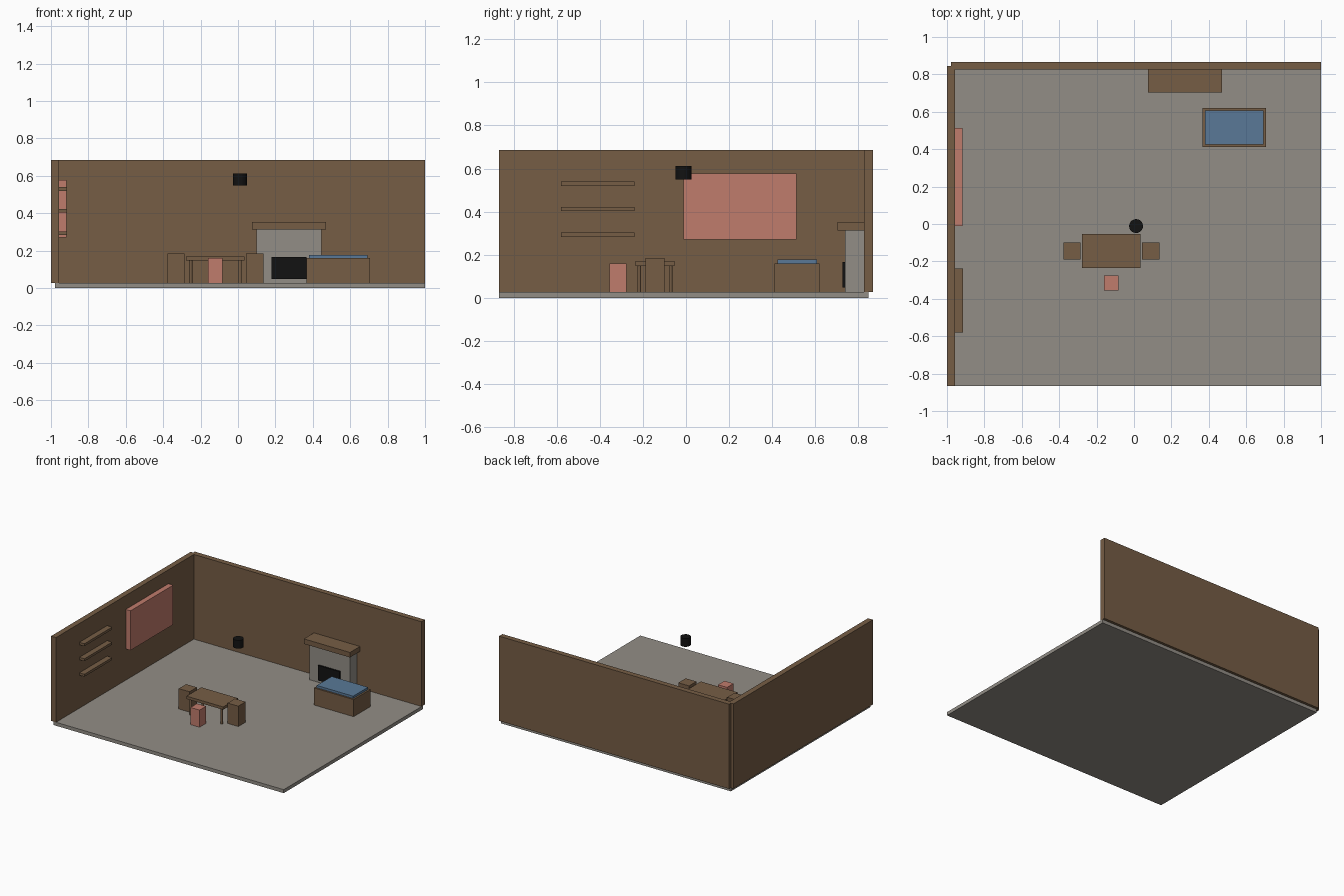
import bpy
import bmesh

if "Cube" in bpy.data.objects:
    bpy.data.objects.remove(bpy.data.objects["Cube"])


def material(name, rgb):
    m = bpy.data.materials.new(name)
    m.diffuse_color = (*rgb, 1)
    m.use_nodes = True
    m.node_tree.nodes["Principled BSDF"].inputs["Base Color"].default_value = m.diffuse_color
    return m


WOOD = material("wood", (0.18, 0.11, 0.06))
STONE = material("stone", (0.29, 0.27, 0.24))
PINK = material("pink", (0.53, 0.20, 0.15))
BLUE = material("blue", (0.10, 0.19, 0.31))
BLACK = material("black", (0.006, 0.006, 0.006))


def add(name, bm, mat, location):
    mesh = bpy.data.meshes.new(name)
    bm.to_mesh(mesh)
    bm.free()
    mesh.materials.append(mat)
    ob = bpy.data.objects.new(name, mesh)
    ob.location = location
    bpy.context.collection.objects.link(ob)
    return ob


def box(name, x, y, z, mat):
    """Box from (min, max) ranges on each axis."""
    bm = bmesh.new()
    bmesh.ops.create_cube(bm, size=1)
    bmesh.ops.scale(bm, verts=bm.verts, vec=[r[1] - r[0] for r in (x, y, z)])
    return add(name, bm, mat, [(r[0] + r[1]) / 2 for r in (x, y, z)])


def cylinder(name, x, y, z, radius, sides, mat):
    bm = bmesh.new()
    bmesh.ops.create_cone(bm, cap_ends=True, segments=sides, radius1=radius,
                          radius2=radius, depth=z[1] - z[0])
    return add(name, bm, mat, (x, y, (z[0] + z[1]) / 2))


F = 0.027       # floor top
TOP = 0.685     # wall top
WX = -0.957     # inner face of left wall
WY = 0.825      # inner face of back wall

# Room shell
box("floor", (-0.978, 1.0), (-0.867, 0.846), (0, F), STONE)
box("back_wall", (-0.978, 1.0), (WY, 0.867), (F, TOP), WOOD)
box("left_wall", (-1.0, WX), (-0.867, 0.846), (F, TOP), WOOD)

# Fireplace against the back wall
box("fireplace_body", (0.10, 0.446), (0.738, WY), (F, 0.313), STONE)
box("firebox", (0.18, 0.366), (0.726, 0.76), (0.048, 0.165), BLACK)
box("mantel", (0.075, 0.471), (0.702, WY), (0.313, 0.352), WOOD)

# Bed
box("bed_base", (0.365, 0.706), (0.411, 0.620), (F, 0.160), WOOD)
box("mattress", (0.380, 0.693), (0.424, 0.607), (0.160, 0.178), BLUE)

# Table with round legs
TX, TY = -0.121, -0.144
box("table_top", (TX - 0.157, TX + 0.157), (TY - 0.09, TY + 0.09), (0.148, 0.170), WOOD)
for sx in (-1, 1):
    for sy in (-1, 1):
        cylinder("table_leg", TX + sx * 0.132, TY + sy * 0.073, (F, 0.148), 0.009, 12, WOOD)

# Block seats at each end and a small stool in front
for sx, side in ((-1, "left"), (1, "right")):
    cx = TX + sx * 0.21
    box(side + "_seat", (cx - 0.046, cx + 0.046), (TY - 0.045, TY + 0.045), (F, 0.185), WOOD)
box("stool", (TX - 0.039, TX + 0.039), (-0.355, -0.276), (F, 0.160), PINK)

# Wall shelves and hanging
for z in (0.283, 0.403, 0.520):
    box("shelf", (WX, -0.914), (-0.580, -0.239), (z, z + 0.019), WOOD)
box("wall_hanging", (WX, -0.916), (-0.011, 0.513), (0.270, 0.577), PINK)

# Lantern suspended at the room centre
lantern = cylinder("lantern", 0.011, -0.011, (0.548, 0.612), 0.037, 24, BLACK)
